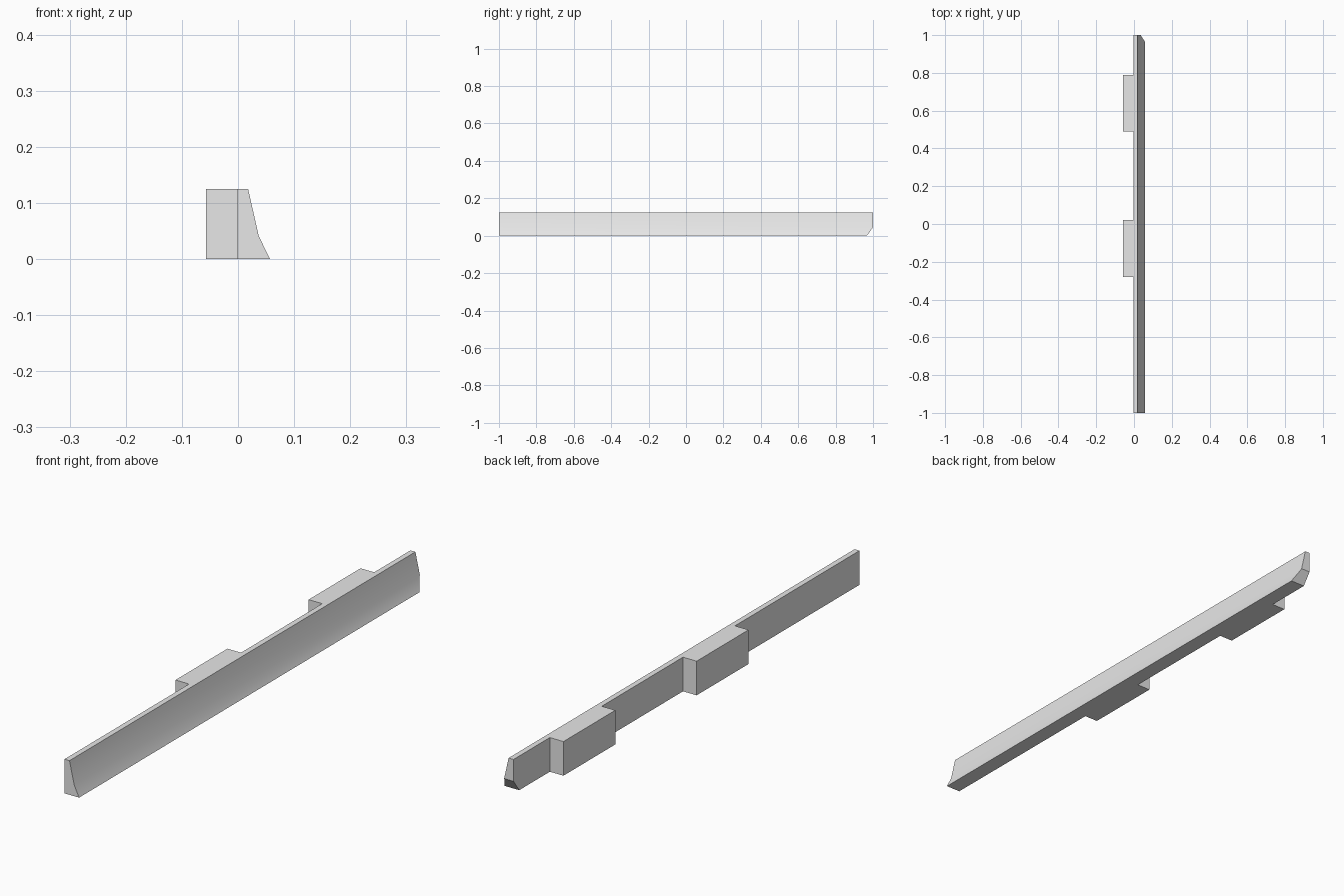
import bpy
import bmesh
from math import radians
from mathutils import Vector

cube = bpy.data.objects.get("Cube")
if cube:
    bpy.data.objects.remove(cube, do_unlink=True)

HEIGHT = 0.125
HALF_WIDTH = 0.057
BACK_X = -0.002

grey = bpy.data.materials.new("light_grey")
grey.use_nodes = True
grey.diffuse_color = (0.8, 0.8, 0.8, 1)
grey.node_tree.nodes["Principled BSDF"].inputs["Base Color"].default_value = (0.8, 0.8, 0.8, 1)


def extrude_profile(name, profile, y0, y1, cut=None):
    """Extrude an x-z profile along y, optionally slicing it with a plane."""
    bm = bmesh.new()
    face = bm.faces.new([bm.verts.new((x, y0, z)) for x, z in profile])
    result = bmesh.ops.extrude_face_region(bm, geom=[face])
    verts = [g for g in result["geom"] if isinstance(g, bmesh.types.BMVert)]
    bmesh.ops.translate(bm, verts=verts, vec=(0, y1 - y0, 0))
    if cut:
        point, normal = cut
        bmesh.ops.bisect_plane(bm, geom=bm.verts[:] + bm.edges[:] + bm.faces[:],
                               plane_co=point, plane_no=normal, clear_outer=True)
        bmesh.ops.holes_fill(bm, edges=[e for e in bm.edges if e.is_boundary])
    bmesh.ops.recalc_face_normals(bm, faces=bm.faces)
    mesh = bpy.data.meshes.new(name)
    bm.to_mesh(mesh)
    bm.free()
    mesh.materials.append(grey)
    obj = bpy.data.objects.new(name, mesh)
    bpy.context.collection.objects.link(obj)
    return obj


# Long rail with a flared outer face, its rear lower corner cut off
rail_profile = [(BACK_X, 0), (HALF_WIDTH, 0), (0.037, 0.041), (0.018, HEIGHT), (BACK_X, HEIGHT)]
rear_cut = (Vector((0, 1, 0.045)), Vector((0, 0.045, -0.033)).normalized())
rail = extrude_profile("rail", rail_profile, -1, 1, rear_cut)

bpy.ops.object.select_all(action="DESELECT")
rail.select_set(True)
bpy.context.view_layer.objects.active = rail
bpy.ops.object.shade_smooth_by_angle(angle=radians(20))

# Mounting blocks on the inner side
block_profile = [(-HALF_WIDTH, 0), (BACK_X, 0), (BACK_X, HEIGHT), (-HALF_WIDTH, HEIGHT)]
for name, start in (("front_mounting_block", -0.28), ("rear_mounting_block", 0.49)):
    extrude_profile(name, block_profile, start, start + 0.3)
